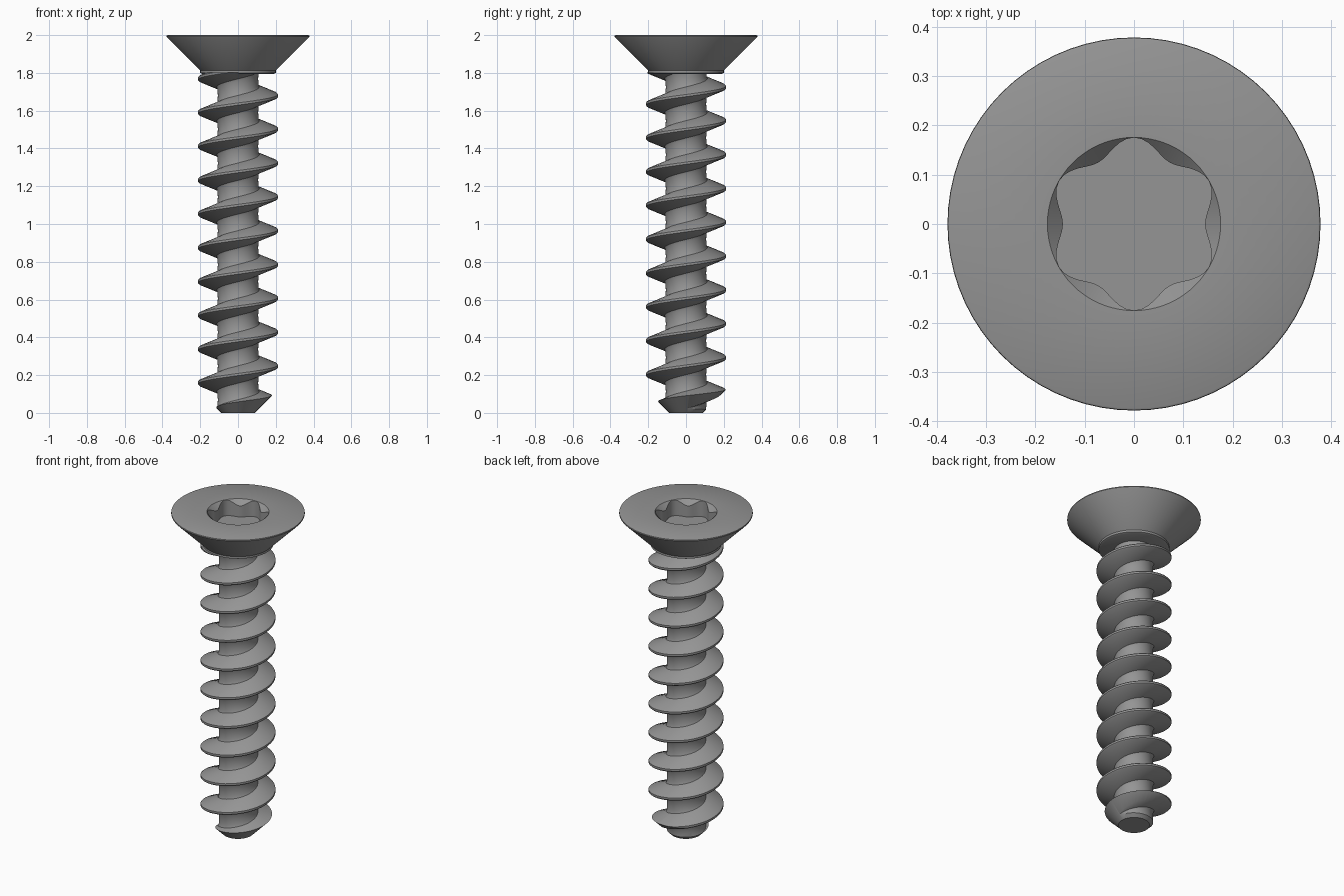
import bpy, bmesh, math

if "Cube" in bpy.data.objects:
    bpy.data.objects.remove(bpy.data.objects["Cube"])

steel = bpy.data.materials.new("steel grey")
steel.diffuse_color = (0.3, 0.3, 0.3, 1)
steel.use_nodes = True
steel.node_tree.nodes["Principled BSDF"].inputs["Base Color"].default_value = steel.diffuse_color


def finish(bm, name):
    bmesh.ops.recalc_face_normals(bm, faces=bm.faces)
    mesh = bpy.data.meshes.new(name)
    bm.to_mesh(mesh)
    bm.free()
    mesh.materials.append(steel)
    ob = bpy.data.objects.new(name, mesh)
    bpy.context.collection.objects.link(ob)
    return ob


def select(ob):
    bpy.ops.object.select_all(action='DESELECT')
    ob.select_set(True)
    bpy.context.view_layer.objects.active = ob


def lathe(name, rings, n):
    """Closed solid from rings; each ring is a function angle -> (radius, z)."""
    bm = bmesh.new()
    loops = []
    for ring in rings:
        loop = []
        for i in range(n):
            a = 2 * math.pi * i / n
            r, z = ring(a)
            loop.append(bm.verts.new((r * math.cos(a), r * math.sin(a), z)))
        loops.append(loop)
    for lo, hi in zip(loops, loops[1:]):
        for i in range(n):
            j = (i + 1) % n
            bm.faces.new((lo[i], lo[j], hi[j], hi[i]))
    bm.faces.new(loops[0][::-1])
    bm.faces.new(loops[-1])
    return finish(bm, name)


def circle(r, z):
    return lambda a: (r, z)


# Countersunk head with collar, chamfered socket mouth and six-lobed socket
def lobe(a):
    return 0.1595 - 0.0155 * math.cos(6 * a)


head = lathe("head", [
    circle(0.19, 1.795), circle(0.2, 1.8), circle(0.2, 1.813),
    circle(0.376, 1.988), circle(0.378, 1.992), circle(0.377, 1.998), circle(0.373, 2.0),
    circle(0.1755, 2.0),
    lambda a: (lobe(a), 2.0 - (0.1755 - lobe(a))),
    lambda a: (lobe(a), 1.9),
], 72)

# Threaded shaft: one thread profile swept along a helix, each turn welded to the next
PITCH, CREST, STEPS, TURNS = 0.179, 0.248, 48, 14
START = CREST - 3 * PITCH
half = [(0.006, 0.212), (0.012, 0.206), (0.046, 0.113), (0.06, 0.108), (PITCH / 2, 0.107)]
profile = [(-z, r) for z, r in reversed(half)] + half

bm = bmesh.new()
rows = []
for s in range(STEPS * TURNS + 1):
    a = 2 * math.pi * s / STEPS
    z0 = START + PITCH * s / STEPS
    rows.append([bm.verts.new((r * math.cos(a), r * math.sin(a), z0 + z)) for z, r in profile])
for p, q in zip(rows, rows[1:]):
    for k in range(len(profile) - 1):
        bm.faces.new((p[k], q[k], q[k + 1], p[k + 1]))
bmesh.ops.remove_doubles(bm, verts=bm.verts, dist=1e-5)
ends = [e for e in bm.edges if e.is_boundary]
tips = [bm.verts.new((0, 0, START - 0.1)), bm.verts.new((0, 0, START + PITCH * TURNS + 0.1))]
for e in ends:
    low = (e.verts[0].co.z + e.verts[1].co.z) / 2 < 1
    bm.faces.new((e.verts[0], e.verts[1], tips[0 if low else 1]))
shaft = finish(bm, "threaded_shaft")

# Trim the shaft to length, with a conical tip
envelope = lathe("shaft_envelope", [
    circle(0.088, 0), circle(0.238, 0.15), circle(0.238, 1.802)], 64)
select(shaft)
trim = shaft.modifiers.new("trim", 'BOOLEAN')
trim.operation = 'INTERSECT'
trim.solver = 'EXACT'
trim.object = envelope
bpy.ops.object.modifier_apply(modifier="trim")
bpy.data.objects.remove(envelope)

for ob in (head, shaft):
    select(ob)
    bpy.ops.object.shade_smooth_by_angle(angle=math.radians(30))
